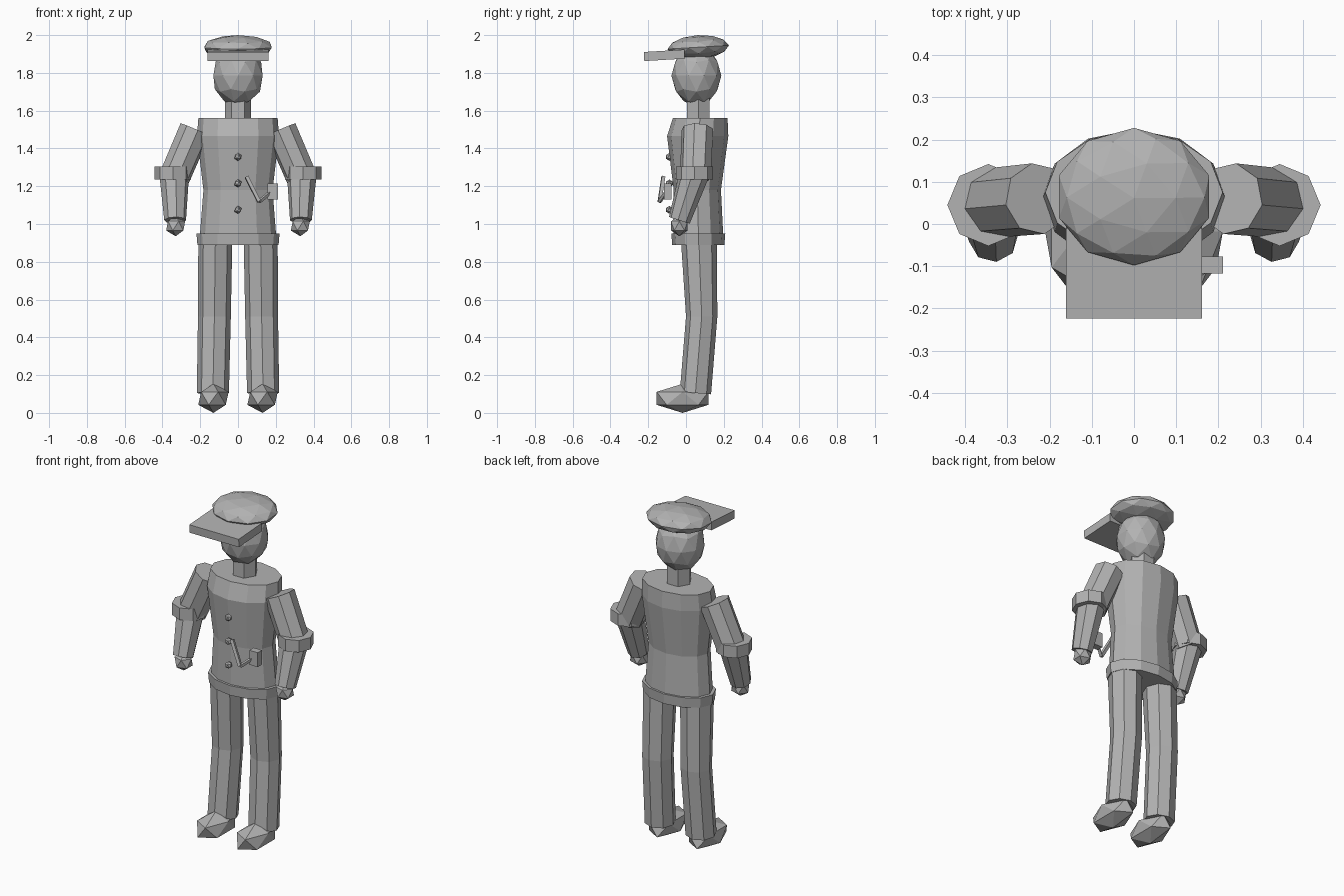
import bpy, bmesh, math
from mathutils import Vector, Matrix

if "Cube" in bpy.data.objects:
    bpy.data.objects.remove(bpy.data.objects["Cube"])

grey = bpy.data.materials.new("plain grey")
grey.use_nodes = True
colour = (0.45, 0.45, 0.45, 1)
grey.diffuse_color = colour
grey.node_tree.nodes["Principled BSDF"].inputs["Base Color"].default_value = colour


def finish(name, bm):
    bmesh.ops.recalc_face_normals(bm, faces=bm.faces)
    mesh = bpy.data.meshes.new(name)
    bm.to_mesh(mesh)
    bm.free()
    mesh.materials.append(grey)
    obj = bpy.data.objects.new(name, mesh)
    bpy.context.collection.objects.link(obj)
    return obj


def loft(name, rings, sides, turn=0.0):
    """Skin a stack of tilted elliptical rings: (centre, rx, ry, axis)."""
    bm = bmesh.new()
    loops = []
    for centre, rx, ry, axis in rings:
        tilt = Vector((0, 0, 1)).rotation_difference(Vector(axis))
        loop = []
        for i in range(sides):
            a = math.tau * i / sides + turn
            offset = Vector((rx * math.cos(a), ry * math.sin(a), 0))
            loop.append(bm.verts.new(Vector(centre) + tilt @ offset))
        loops.append(loop)
    for low, high in zip(loops, loops[1:]):
        for i in range(sides):
            j = (i + 1) % sides
            bm.faces.new((low[i], low[j], high[j], high[i]))
    bm.faces.new(loops[0])
    bm.faces.new(loops[-1])
    return finish(name, bm)


def tube(name, start, end, r0, r1, sides=8, turn=0.0):
    axis = Vector(end) - Vector(start)
    return loft(name, [(start, r0, r0, axis), (end, r1, r1, axis)], sides, turn)


def ball(name, centre, radii, detail, tilt=0.0):
    bm = bmesh.new()
    matrix = (Matrix.Translation(centre) @ Matrix.Rotation(tilt, 4, 'X')
              @ Matrix.Diagonal((*radii, 1)))
    bmesh.ops.create_icosphere(bm, subdivisions=detail, radius=1, matrix=matrix)
    return finish(name, bm)


def box(name, centre, size, tilt=0.0):
    bm = bmesh.new()
    matrix = (Matrix.Translation(centre) @ Matrix.Rotation(tilt, 4, 'X')
              @ Matrix.Diagonal((*size, 1)))
    bmesh.ops.create_cube(bm, size=1, matrix=matrix)
    return finish(name, bm)


UP = (0, 0, 1)

# Jacket and its hem band
loft("jacket", [
    ((0, 0.067, 0.90), 0.205, 0.132, UP),
    ((0, 0.06, 1.18), 0.183, 0.125, UP),
    ((0, 0.062, 1.465), 0.217, 0.162, UP),
    ((0, 0.075, 1.56), 0.21, 0.145, UP)], 12)
loft("hem_band", [
    ((0, 0.065, 0.89), 0.215, 0.138, UP),
    ((0, 0.065, 0.95), 0.22, 0.143, UP)], 12)

# Neck, head, cap and peak
tube("neck", (0, 0.065, 1.54), (0, 0.065, 1.68), 0.07, 0.07, 6)
ball("head", (0, 0.055, 1.785), (0.137, 0.132, 0.16), 2)
ball("cap", (0, 0.065, 1.936), (0.187, 0.163, 0.064), 2, 0.06)
box("cap_peak", (0, -0.115, 1.893), (0.322, 0.215, 0.048), 0.06)

# Jacket buttons
for n, z in enumerate((1.355, 1.215, 1.075)):
    ball(f"button_{n + 1}", (0, -0.088, z), (0.021, 0.021, 0.021), 1)

# Small bent rod with a block on its end
bend = (0.112, -0.14, 1.118)
tube("rod_long", (0.045, -0.12, 1.25), bend, 0.013, 0.013, 4)
tube("rod_short", bend, (0.18, -0.10, 1.175), 0.011, 0.011, 4)
box("rod_block", (0.183, -0.097, 1.172), (0.055, 0.04, 0.085))

# Arms and legs on both sides
for side, s in (("left", 1), ("right", -1)):
    tube(f"{side}_upper_arm", (s * 0.227, 0.06, 1.50), (s * 0.335, 0.05, 1.25),
         0.085, 0.083)
    tube(f"{side}_cuff", (s * 0.345, 0.045, 1.235), (s * 0.345, 0.045, 1.305),
         0.097, 0.097)
    tube(f"{side}_forearm", (s * 0.338, 0.045, 1.27), (s * 0.333, -0.035, 1.02),
         0.08, 0.058)
    ball(f"{side}_hand", (s * 0.33, -0.035, 0.99), (0.056, 0.052, 0.055), 1)

    loft(f"{side}_trouser_leg", [
        ((s * 0.133, 0.05, 0.105), 0.085, 0.083, (0, 0.08, 1)),
        ((s * 0.125, 0.083, 0.51), 0.087, 0.083, UP),
        ((s * 0.12, 0.068, 0.92), 0.09, 0.095, (0, -0.03, 1))], 8)
    ball(f"{side}_shoe", (s * 0.13, -0.018, 0.077), (0.09, 0.161, 0.077), 1)
